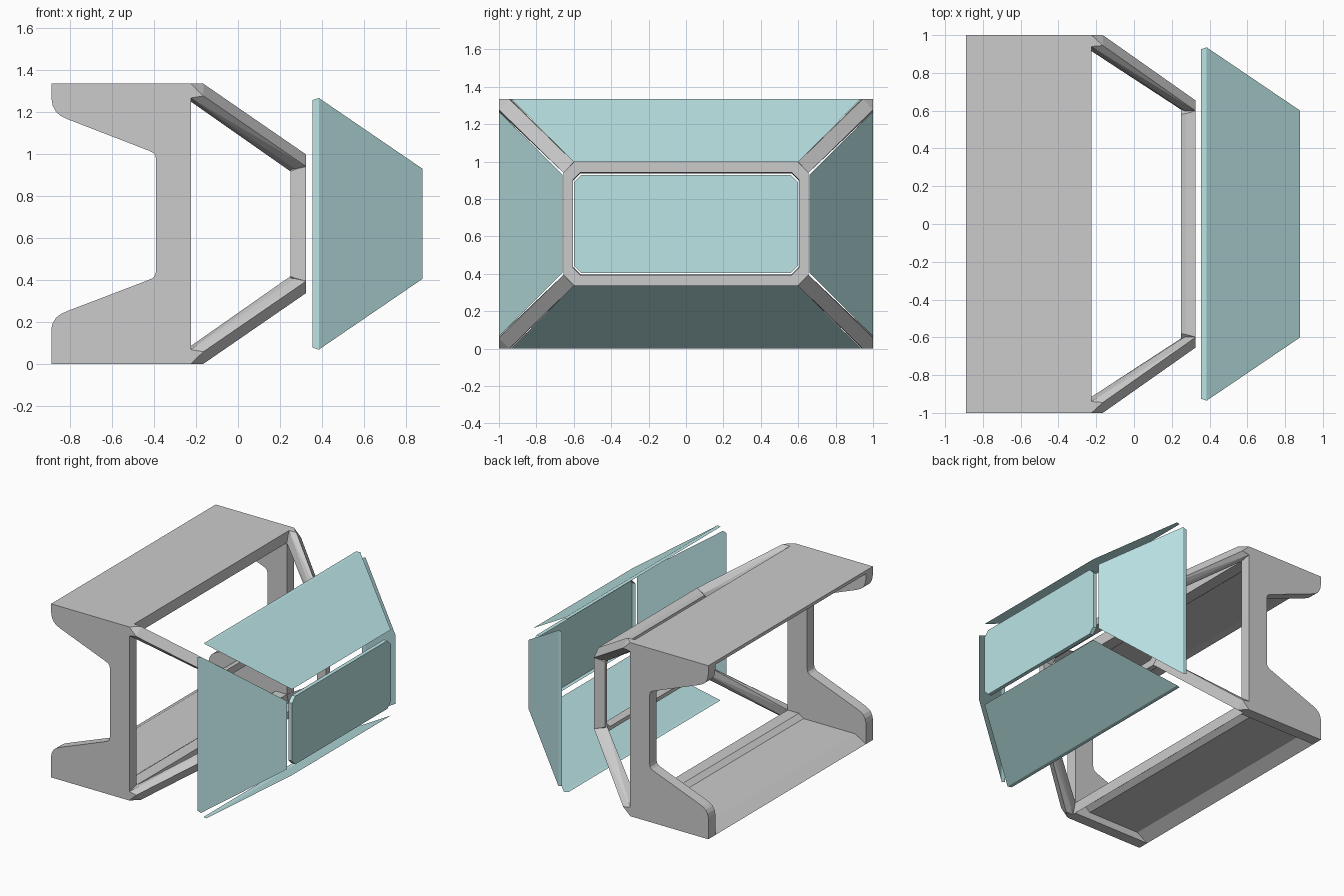
import bpy, bmesh
from mathutils import Vector

if "Cube" in bpy.data.objects:
    bpy.data.objects.remove(bpy.data.objects["Cube"])

ZC = 0.6675          # mid height
glass = bpy.data.materials.new("pale_glass")
glass.diffuse_color = (0.50, 0.78, 0.79, 1)
glass.use_nodes = True
glass.node_tree.nodes["Principled BSDF"].inputs["Base Color"].default_value = glass.diffuse_color


def finish(bm, name, mat=None, closed=True):
    if closed:
        bmesh.ops.recalc_face_normals(bm, faces=bm.faces)
    me = bpy.data.meshes.new(name)
    bm.to_mesh(me)
    bm.free()
    ob = bpy.data.objects.new(name, me)
    bpy.context.collection.objects.link(ob)
    if mat:
        me.materials.append(mat)
    return ob


def strip(bm, a, b, loop=True):
    n = len(a)
    for i in range(n if loop else n - 1):
        j = (i + 1) % n
        bm.faces.new((a[i], a[j], b[j], b[i]))


def extrude_y(name, pts, y0, y1, loop=True):
    """Extrude an (x, z) profile along y; open profiles make a sheet."""
    bm = bmesh.new()
    a = [bm.verts.new((x, y0, z)) for x, z in pts]
    b = [bm.verts.new((x, y1, z)) for x, z in pts]
    strip(bm, a, b, loop)
    if loop:
        bm.faces.new(a)
        bm.faces.new(b[::-1])
    return finish(bm, name)


def octagon(bm, x, hy, hz, c):
    pts = [(hy, hz - c), (hy - c, hz), (c - hy, hz), (-hy, hz - c),
           (-hy, c - hz), (c - hy, -hz), (hy - c, -hz), (hy, c - hz)]
    return [bm.verts.new((x, y, ZC + z)) for y, z in pts]


def sheet(name, quads, outward):
    """Open glass sheet made of quads whose normals point outward."""
    bm = bmesh.new()
    for q in quads:
        bm.faces.new([bm.verts.new(p) for p in q])
    bmesh.ops.remove_doubles(bm, verts=bm.verts, dist=1e-4)
    bm.normal_update()
    for f in bm.faces:
        if f.normal.dot(Vector(outward)) < 0:
            f.normal_flip()
    return finish(bm, name, glass, closed=False)


# C-shaped side plates
plate = [(-0.225, 0), (-0.89, 0), (-0.89, 0.165), (-0.883, 0.195), (-0.867, 0.22),
         (-0.845, 0.237), (-0.81, 0.253), (-0.43, 0.398), (-0.408, 0.408),
         (-0.395, 0.422), (-0.39, 0.445), (-0.39, 0.975), (-0.395, 0.995),
         (-0.408, 1.008), (-0.43, 1.018), (-0.81, 1.165), (-0.845, 1.182),
         (-0.867, 1.2), (-0.883, 1.23), (-0.89, 1.27), (-0.89, 1.335), (-0.225, 1.335)]
for y0, side in ((-1, "front"), (0.915, "back")):
    extrude_y(side + "_side_plate", plate, y0, y0 + 0.085)

# Roof with window header, and open-bottomed floor with window sill
extrude_y("roof", [(-0.225, 1.335), (-0.89, 1.335), (-0.89, 1.31), (-0.80, 1.285),
                   (-0.36, 1.285), (-0.32, 1.25), (-0.225, 1.25)], -0.915, 0.915)
extrude_y("floor", [(-0.89, 0), (-0.80, 0.055), (-0.36, 0.055), (-0.32, 0.085),
                    (-0.225, 0.085), (-0.225, 0)], -0.915, 0.915, loop=False)

# Four sloping corner bars (z measured from mid height)
bar = [(-0.225, 1, 0.6675), (-0.225, 0.915, 0.5825),
       (-0.165, 0.945, 0.6675), (-0.165, 1, 0.61),
       (-0.225, 0.94, 0.6675), (-0.225, 1, 0.60),
       (0.325, 0.6, 0.33), (0.325, 0.655, 0.273),
       (0.275, 0.595, 0.30), (0.275, 0.635, 0.26), (0.25, 0.605, 0.25)]
for sy, ny in ((-1, "front"), (1, "back")):
    for sz, nz in ((-1, "lower"), (1, "upper")):
        bm = bmesh.new()
        for x, y, z in bar:
            bm.verts.new((x, sy * y, ZC + sz * z))
        r = bmesh.ops.convex_hull(bm, input=bm.verts)
        loose = [v for v in bm.verts if not v.link_faces]
        bmesh.ops.delete(bm, geom=loose, context='VERTS')
        bmesh.ops.dissolve_limit(bm, angle_limit=0.01, verts=bm.verts, edges=bm.edges)
        finish(bm, f"{ny}_{nz}_corner_bar")

# Ring at the end of the window bay
bm = bmesh.new()
rings = [octagon(bm, 0.325, 0.655, 0.33, 0.057), octagon(bm, 0.275, 0.64, 0.315, 0.055),
         octagon(bm, 0.25, 0.63, 0.30, 0.05), octagon(bm, 0.25, 0.605, 0.27, 0.04),
         octagon(bm, 0.325, 0.605, 0.275, 0.04)]
for i in range(5):
    strip(bm, rings[i], rings[(i + 1) % 5])
finish(bm, "window_ring")

# Sloping glass panes with a short flat lip, pulled away from the frame
X0, X1, X2 = 0.355, 0.385, 0.88
for s, ny, nz in ((-1, "front", "lower"), (1, "back", "upper")):
    zo, zi = ZC + s * 0.6675, ZC + s * 0.33
    sheet(nz + "_glass",
          [[(X1, -0.935, zo), (X1, 0.935, zo), (X2, 0.6, zi), (X2, -0.6, zi)],
           [(X0, -0.925, zo), (X0, 0.925, zo), (X1, 0.935, zo), (X1, -0.935, zo)]],
          (0, 0, s))
    sheet(ny + "_glass",
          [[(X1, s, ZC - 0.6), (X1, s, ZC + 0.6), (X2, s * 0.66, ZC + 0.262), (X2, s * 0.66, ZC - 0.262)],
           [(X0, s, ZC - 0.59), (X0, s, ZC + 0.59), (X1, s, ZC + 0.6), (X1, s, ZC - 0.6)]],
          (0, s, 0))

# End glass pane with cut corners and a shallow rim
bm = bmesh.new()
face = octagon(bm, 0.88, 0.6, 0.262, 0.04)
back = octagon(bm, 0.85, 0.6, 0.262, 0.04)
bm.faces.new(face)
strip(bm, back, face)
finish(bm, "end_glass", glass)
